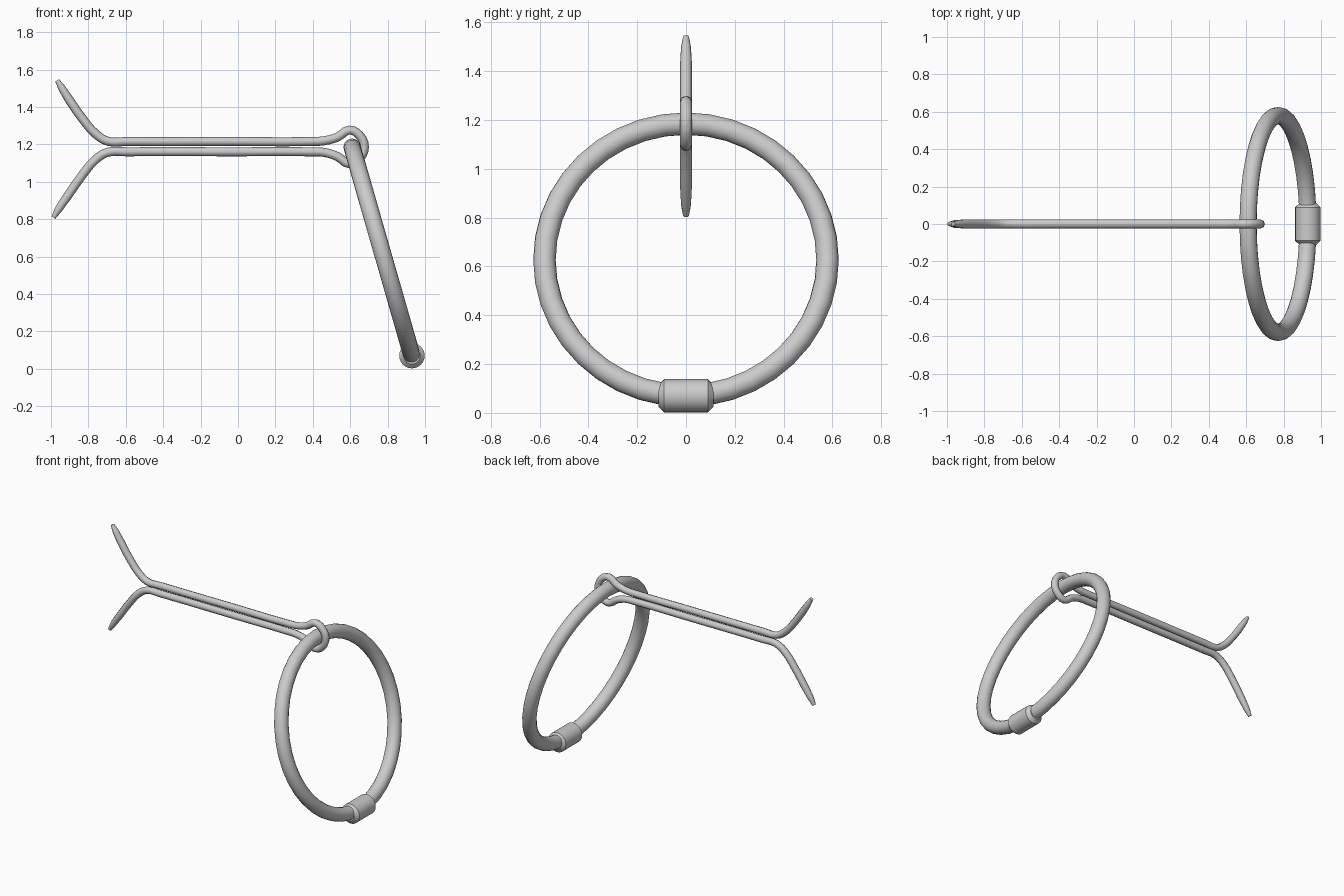
import bpy, math
from mathutils import Vector

if "Cube" in bpy.data.objects:
    bpy.data.objects.remove(bpy.data.objects["Cube"])

WIRE = 0.024
TILT = -math.atan2(0.32, 1.115)          # ring leans outward at the bottom
RING_C = Vector((0.77, 0, 0.6275))
RING_R = 0.58


def smooth(ob, angle=35):
    bpy.ops.object.select_all(action='DESELECT')
    ob.select_set(True)
    bpy.context.view_layer.objects.active = ob
    bpy.ops.object.shade_smooth_by_angle(angle=math.radians(angle))


# Split pin: one wire, (x, z, thickness factor) from upper tip round the eye to lower tip
path = [(-0.967, 1.542, 0.5), (-0.94, 1.498, 0.85), (-0.90, 1.435, 1), (-0.83, 1.335, 1),
        (-0.76, 1.255, 1), (-0.695, 1.216, 1), (-0.60, 1.215, 1), (0.0, 1.215, 1),
        (0.38, 1.215, 1), (0.46, 1.219, 1), (0.535, 1.24, 1), (0.595, 1.276, 1),
        (0.65, 1.248, 1), (0.676, 1.185, 1), (0.65, 1.125, 1), (0.595, 1.096, 1),
        (0.535, 1.133, 1), (0.46, 1.157, 1), (0.38, 1.16, 1), (0.0, 1.16, 1),
        (-0.60, 1.16, 1), (-0.695, 1.158, 1), (-0.76, 1.12, 1), (-0.84, 1.025, 1),
        (-0.91, 0.925, 1), (-0.96, 0.852, 0.85), (-0.987, 0.808, 0.5)]
curve = bpy.data.curves.new("split_pin", 'CURVE')
curve.dimensions = '3D'
curve.bevel_depth = WIRE
curve.bevel_resolution = 2
curve.resolution_u = 3
curve.use_fill_caps = True
spline = curve.splines.new('BEZIER')
spline.bezier_points.add(len(path) - 1)
for p, (x, z, r) in zip(spline.bezier_points, path):
    p.co = (x, 0, z)
    p.radius = r
    p.handle_left_type = p.handle_right_type = 'AUTO'
pin = bpy.data.objects.new("split_pin", curve)
bpy.context.collection.objects.link(pin)
bpy.ops.object.select_all(action='DESELECT')
pin.select_set(True)
bpy.context.view_layer.objects.active = pin
bpy.ops.object.convert(target='MESH')
smooth(bpy.context.object, 50)

# Pull ring hanging through the eye
bpy.ops.mesh.primitive_torus_add(location=RING_C, rotation=(0, math.pi / 2 - TILT - 2 * abs(TILT), 0),
                                 major_radius=RING_R, minor_radius=0.046,
                                 major_segments=40, minor_segments=16)
ring = bpy.context.object
ring.name = "pull_ring"
smooth(ring, 50)

# Crimp sleeve with chamfered ends at the bottom of the ring
bottom = RING_C + RING_R * Vector((math.sin(-TILT), 0, -math.cos(TILT)))
bpy.ops.mesh.primitive_cylinder_add(vertices=24, radius=0.068, depth=0.225,
                                    location=bottom, rotation=(math.pi / 2, 0, 0))
sleeve = bpy.context.object
sleeve.name = "crimp_sleeve"
bevel = sleeve.modifiers.new("chamfer", 'BEVEL')
bevel.width = 0.023
bevel.segments = 1
bevel.limit_method = 'ANGLE'
bevel.angle_limit = math.radians(40)
smooth(sleeve, 30)
